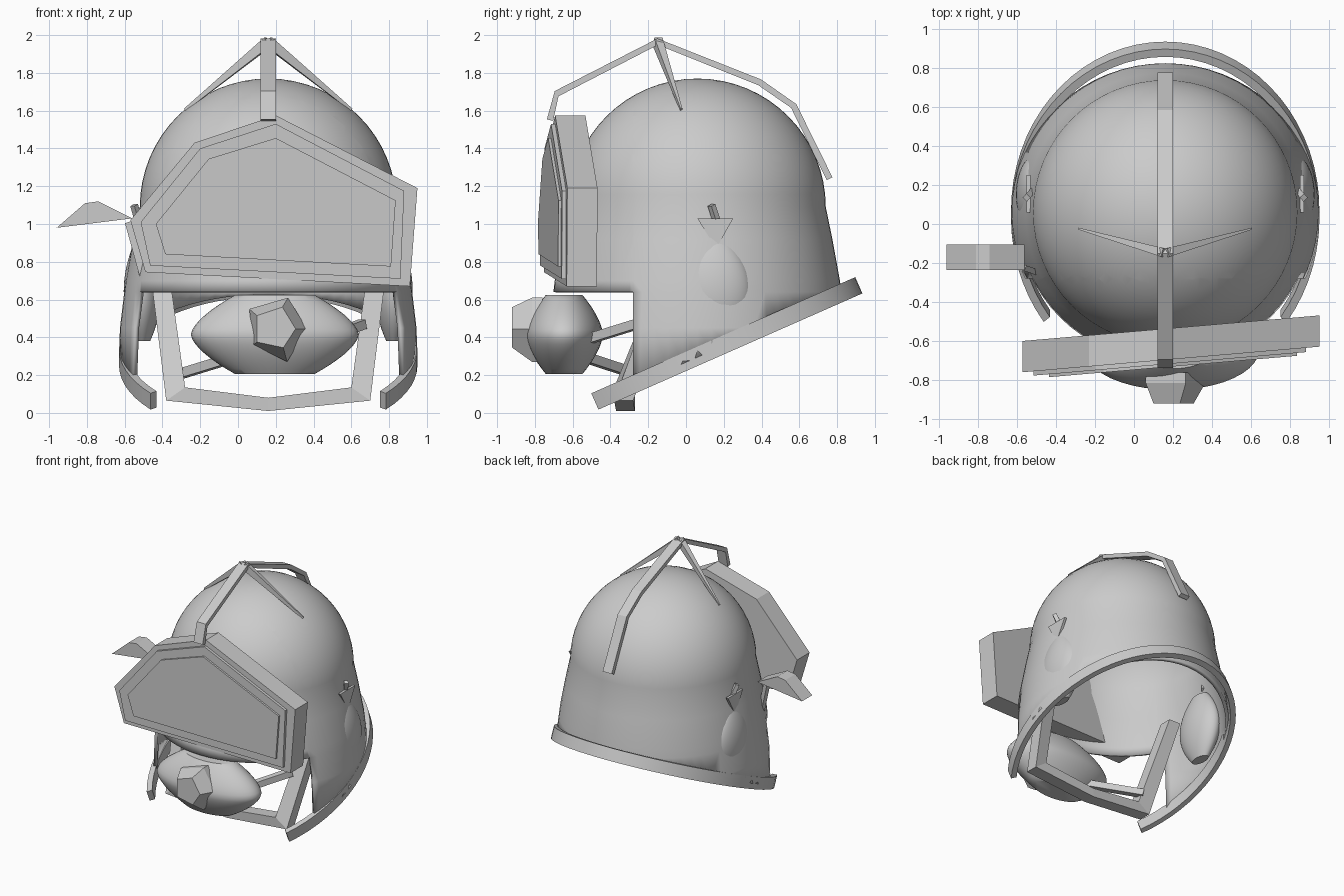
import bpy, bmesh, math
from mathutils import Vector, Matrix

if "Cube" in bpy.data.objects:
    bpy.data.objects.remove(bpy.data.objects["Cube"])

CX, CY = 0.16, 0.06          # helmet axis
grey = bpy.data.materials.new("light_grey")
grey.diffuse_color = (0.6, 0.6, 0.6, 1)
grey.use_nodes = True
grey.node_tree.nodes["Principled BSDF"].inputs["Base Color"].default_value = grey.diffuse_color


def finish(name, bm, smooth=None):
    bmesh.ops.recalc_face_normals(bm, faces=bm.faces)
    me = bpy.data.meshes.new(name)
    bm.to_mesh(me)
    bm.free()
    ob = bpy.data.objects.new(name, me)
    bpy.context.collection.objects.link(ob)
    me.materials.append(grey)
    if smooth:
        bpy.ops.object.select_all(action='DESELECT')
        ob.select_set(True)
        bpy.context.view_layer.objects.active = ob
        bpy.ops.object.shade_smooth_by_angle(angle=math.radians(smooth))
    return ob


def loft(name, rings, closed=False, smooth=None):
    """Skin a list of equal-length closed sections, capping the ends."""
    bm = bmesh.new()
    vs = [[bm.verts.new(p) for p in r] for r in rings]
    n = len(vs[0])
    for i in range(len(vs) - (0 if closed else 1)):
        a, b = vs[i], vs[(i + 1) % len(vs)]
        for j in range(n):
            k = (j + 1) % n
            bm.faces.new((a[j], a[k], b[k], b[j]))
    if not closed:
        bm.faces.new(vs[0])
        bm.faces.new(vs[-1])
    return finish(name, bm, smooth)


def bar(name, a, b, w, h, w2=None, h2=None):
    """Straight rectangular bar, optionally tapered."""
    a, b = Vector(a), Vector(b)
    d = (b - a).normalized()
    side = d.cross(Vector((0, 0, 1))).normalized()
    up = side.cross(d)

    def sec(p, w, h):
        return [p + side * sx * w / 2 + up * sz * h / 2
                for sx, sz in ((-1, -1), (1, -1), (1, 1), (-1, 1))]
    return loft(name, [sec(a, w, h), sec(b, w2 or w, h2 or h)])


def barrel(name, centre, size, end, half_h, power=2.0):
    """Flattened round pod with cut-off top and bottom."""
    rings = []
    for i in range(17):
        t = -1 + i / 8
        r = 1 - (1 - end) * abs(t) ** power
        rings.append([(centre[0] + size[0] * r * math.cos(a),
                       centre[1] + size[1] * r * math.sin(a),
                       centre[2] + half_h * t)
                      for a in (2 * math.pi * k / 40 for k in range(40))])
    return loft(name, rings, smooth=40)


# Shell: dome and flared skirt, trimmed by the tilted rim and the face opening
profile = [(0.68 * math.sin(a), 1.09 + 0.68 * math.cos(a))
           for a in (math.pi / 2 * i / 16 for i in range(1, 17))]
profile += [(0.715, 0.92), (0.755, 0.7), (0.785, 0.45), (0.80, 0.0)]
bm = bmesh.new()
N = 64
top = bm.verts.new((CX, CY, 1.77))
prev = None
for r, z in profile:
    ring = [bm.verts.new((CX + r * math.cos(2 * math.pi * k / N),
                          CY + r * math.sin(2 * math.pi * k / N), z)) for k in range(N)]
    for k in range(N):
        m = (k + 1) % N
        if prev:
            bm.faces.new((prev[k], ring[k], ring[m], prev[m]))
        else:
            bm.faces.new((top, ring[k], ring[m]))
    prev = ring
TILT = 0.44


def cut(co, no, clear=False):
    bmesh.ops.bisect_plane(bm, geom=bm.verts[:] + bm.edges[:] + bm.faces[:],
                           plane_co=co, plane_no=no, clear_inner=clear)


cut((0, 0.05, 0.29), (0, -TILT, 1), True)
cut((0, 0, 0.64), (0, 0, 1))
cut((0, -0.28, 0), (0, 1, 0))
gone = [f for f in bm.faces if f.calc_center_median().z < 0.64
        and f.calc_center_median().y < -0.28]
bmesh.ops.delete(bm, geom=gone, context='FACES')
shell = finish("helmet_shell", bm, 35)
mod = shell.modifiers.new("thickness", 'SOLIDIFY')
mod.thickness = 0.025

# Tilted neck rim, open at the front
rings = []
start = math.radians(-38)
nrm = Vector((0, -TILT, 1)).normalized() * 0.047
for i in range(49):
    a = start + (math.pi - 2 * start) * i / 48
    sec = []
    for d, s in ((0, -1), (0, 1), (0.04, 1), (0.04, -1)):
        y = 0.05 + (0.865 - d) * math.sin(a)
        p = Vector((CX + (0.79 - d) * math.cos(a), y, 0.295 + TILT * (y - 0.05)))
        sec.append(p + nrm * s)
    rings.append(sec)
loft("neck_rim", rings, smooth=30)

# Visor block with two stepped plates, turned slightly about z
outer = [(-0.57, 1.02), (-0.23, 1.43), (0.20, 1.575), (0.95, 1.19), (0.91, 0.67), (-0.49, 0.745)]
step1 = [(-0.515, 1.01), (-0.20, 1.40), (0.20, 1.53), (0.88, 1.175), (0.86, 0.71), (-0.465, 0.78)]
step2 = [(-0.435, 1.0), (-0.155, 1.345), (0.20, 1.455), (0.835, 1.125), (0.81, 0.775), (-0.385, 0.84)]
for name, shape, front, back in (("visor_body", outer, 0, 0.16),
                                 ("visor_frame", step1, -0.022, 0.01),
                                 ("visor_glass", step2, -0.037, 0.0)):
    loft(name, [[(x, -0.71 + 0.086 * x + o, z) for x, z in shape] for o in (front, back)])

# Crest strip over the dome
path = [(-0.72, 1.55), (-0.685, 1.69), (-0.15, 1.965), (0.39, 1.75), (0.57, 1.625), (0.76, 1.24)]
rings = []
for i, p in enumerate(path):
    a = Vector(path[max(i - 1, 0)])
    b = Vector(path[min(i + 1, len(path) - 1)])
    t = (b - a).normalized()
    n = Vector((-t.y, t.x)) * 0.017
    p = Vector(p)
    rings.append([(CX + sx * 0.04, p.x + n.x * s, p.y + n.y * s)
                  for sx, s in ((-1, -1), (1, -1), (1, 1), (-1, 1))])
loft("crest_strip", rings)

# Mirrored parts: crest fins, ear pods, ear arrows
for s, side in ((-1, "left"), (1, "right")):
    bar("crest_fin_" + side, (CX + s * 0.0, -0.15, 1.965), (CX + s * 0.44, -0.025, 1.605),
        0.045, 0.055, 0.01, 0.015)
    barrel("ear_pod_" + side, (CX + s * 0.665, 0.15, 0.645), (0.10, 0.2), 0.4, 0.265)
    x = CX + s * 0.70
    loft("ear_arrow_" + side, [[(x + o, y, z) for y, z in ((0.06, 1.03), (0.25, 1.03), (0.16, 0.87))]
                               for o in (-0.01, 0.01)])
    bar("ear_tab_" + side, (x - s * 0.03, 0.18, 0.96), (x + s * 0.01, 0.135, 1.1), 0.03, 0.03)

# Mouthpiece, pentagonal nozzle and its two struts
barrel("mouthpiece", (0.195, -0.645, 0.415), (0.445, 0.205), 0.47, 0.21, 1.6)
big = [(0.06, 0.55), (0.265, 0.61), (0.365, 0.445), (0.26, 0.27), (0.08, 0.36)]
small = [(0.10, 0.515), (0.235, 0.56), (0.305, 0.445), (0.24, 0.345), (0.10, 0.375)]
loft("mouth_nozzle", [[(x, -0.76, z) for x, z in big],
                      [(x, -0.815, z) for x, z in big],
                      [(x, -0.92, z) for x, z in small]])
bar("strut_left", (-0.31, -0.26, 0.205), (0.0, -0.55, 0.30), 0.05, 0.05)
bar("strut_right", (0.66, -0.26, 0.47), (0.42, -0.55, 0.38), 0.05, 0.05)

# Chin strap
strap = [(0.575, -0.08, 0.75, 0.05), (0.49, -0.33, 0.10, 0.05), (0, -0.32, 0.045, 0)]
strap += [(-x, y, z, -w) for x, y, z, w in strap[1::-1]]
rings = []
for x, y, z, w in strap:
    h = 0.035 if z < 0.5 else 0
    rings.append([(CX + x + w * s, y + dy, z - h * s)
                  for s, dy in ((-1, -0.05), (1, -0.05), (1, 0.05), (-1, 0.05))])
loft("chin_strap", rings)

# Side flap with its bracket
flap = [(-0.96, 0.98), (-0.81, 1.11), (-0.74, 1.12), (-0.56, 1.03)]
loft("side_flap", [[(x, y, z) for x, z in flap] for y in (-0.235, -0.105)])
bar("flap_bracket", (-0.575, -0.22, 1.01), (-0.49, -0.25, 0.70), 0.03, 0.04)
